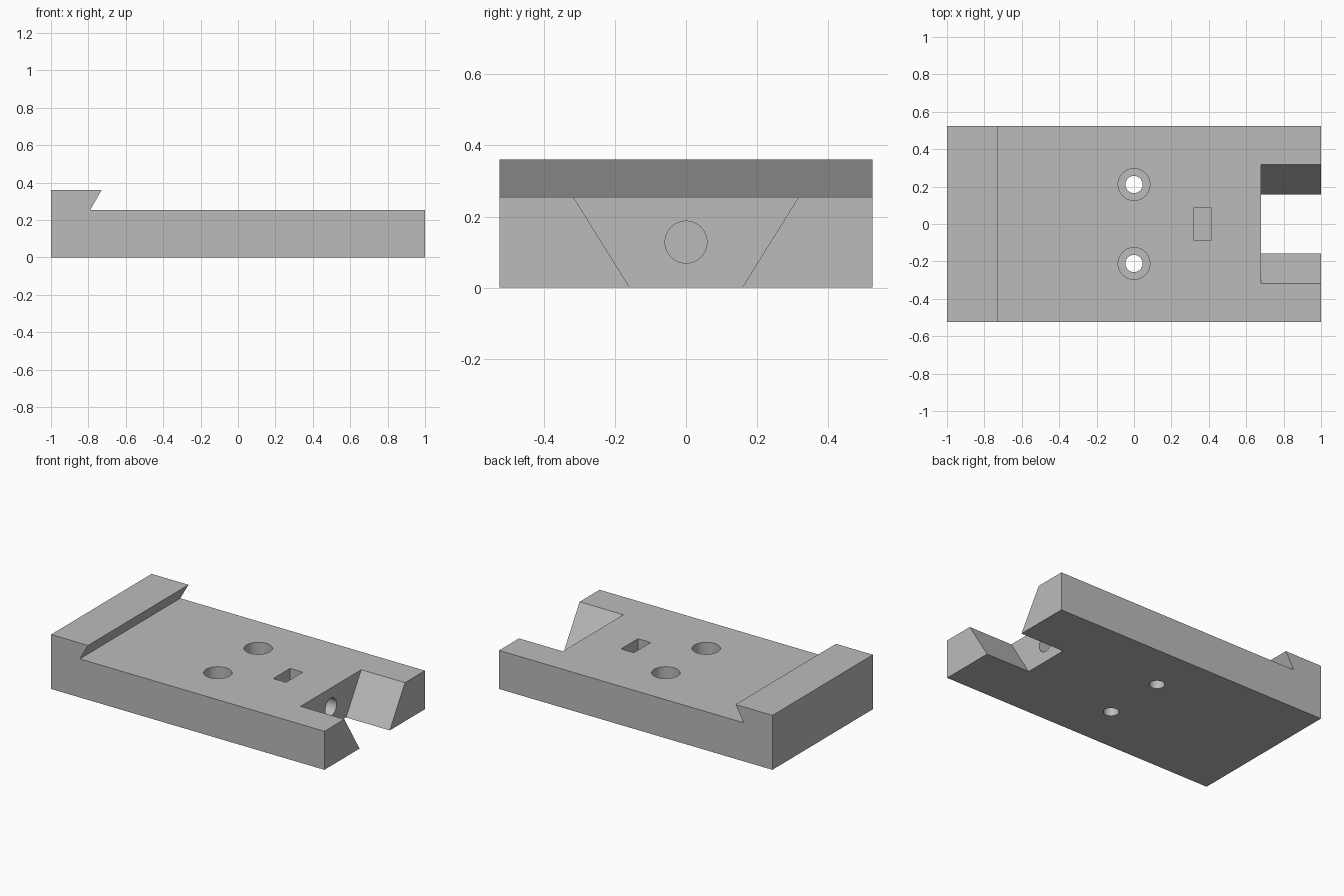
import bpy, bmesh, math
from mathutils import Matrix, Vector

if "Cube" in bpy.data.objects:
    bpy.data.objects.remove(bpy.data.objects["Cube"])

HALF_Y, TOP, LIP = 0.525, 0.255, 0.36


def finish(name, bm):
    bmesh.ops.recalc_face_normals(bm, faces=bm.faces)
    mesh = bpy.data.meshes.new(name)
    bm.to_mesh(mesh)
    bm.free()
    obj = bpy.data.objects.new(name, mesh)
    bpy.context.collection.objects.link(obj)
    return obj


def prism(name, points, sweep):
    """Extrude a closed polygon along a vector."""
    bm = bmesh.new()
    face = bm.faces.new([bm.verts.new(p) for p in points])
    ext = bmesh.ops.extrude_face_region(bm, geom=[face])
    verts = [g for g in ext["geom"] if isinstance(g, bmesh.types.BMVert)]
    bmesh.ops.translate(bm, verts=verts, vec=sweep)
    return finish(name, bm)


def cylinder(name, start, end, radius):
    a, b = Vector(start), Vector(end)
    rot = (b - a).to_track_quat('Z', 'Y').to_matrix().to_4x4()
    bm = bmesh.new()
    bmesh.ops.create_cone(bm, cap_ends=True, segments=64, radius1=radius,
                          radius2=radius, depth=(b - a).length,
                          matrix=Matrix.Translation((a + b) / 2) @ rot)
    return finish(name, bm)


# Plate with an undercut lip along its left end
profile = [(-1, 0), (1, 0), (1, TOP), (-0.79, TOP), (-0.73, LIP), (-1, LIP)]
plate = prism("dovetail_plate", [(x, -HALF_Y, z) for x, z in profile],
              (0, 2 * HALF_Y, 0))
grey = bpy.data.materials.new("grey")
grey.diffuse_color = (0.5, 0.5, 0.5, 1)
grey.use_nodes = True
grey.node_tree.nodes["Principled BSDF"].inputs["Base Color"].default_value = grey.diffuse_color
plate.data.materials.append(grey)

# Tapered slot through the right end
slope, over = (0.317 - 0.158) / TOP, 0.05
low, high = 0.158 - slope * over, 0.317 + slope * over
cutters = [prism("slot_cutter",
                 [(0.68, -low, -over), (0.68, low, -over),
                  (0.68, high, TOP + over), (0.68, -high, TOP + over)],
                 (0.4, 0, 0))]

# Nut pocket and the bore that leads to it
cutters.append(prism("nut_pocket_cutter",
                     [(0.32, -0.088, 0.04), (0.413, -0.088, 0.04),
                      (0.413, 0.088, 0.04), (0.32, 0.088, 0.04)], (0, 0, 0.3)))
cutters.append(cylinder("bore_cutter", (0.37, 0, 0.128), (0.75, 0, 0.128), 0.059))

# Two counterbored screw holes
for y in (-0.211, 0.211):
    cutters.append(cylinder("screw_hole_cutter", (0, y, -0.1), (0, y, 0.4), 0.046))
    cutters.append(cylinder("counterbore_cutter", (0, y, 0.135), (0, y, 0.4), 0.085))

for c in cutters:
    c.hide_render = True
    mod = plate.modifiers.new(c.name, 'BOOLEAN')
    mod.operation, mod.solver, mod.object = 'DIFFERENCE', 'EXACT', c

# Bake the cuts and drop the cutters
bpy.context.view_layer.update()
baked = bpy.data.meshes.new_from_object(
    plate.evaluated_get(bpy.context.evaluated_depsgraph_get()))
plate.modifiers.clear()
plate.data = baked
plate.data.materials.clear()
plate.data.materials.append(grey)
for p in plate.data.polygons:
    p.material_index = 0
for c in cutters:
    bpy.data.objects.remove(c)

bpy.ops.object.select_all(action='DESELECT')
plate.select_set(True)
bpy.context.view_layer.objects.active = plate
bpy.ops.object.shade_smooth_by_angle(angle=math.radians(30))
